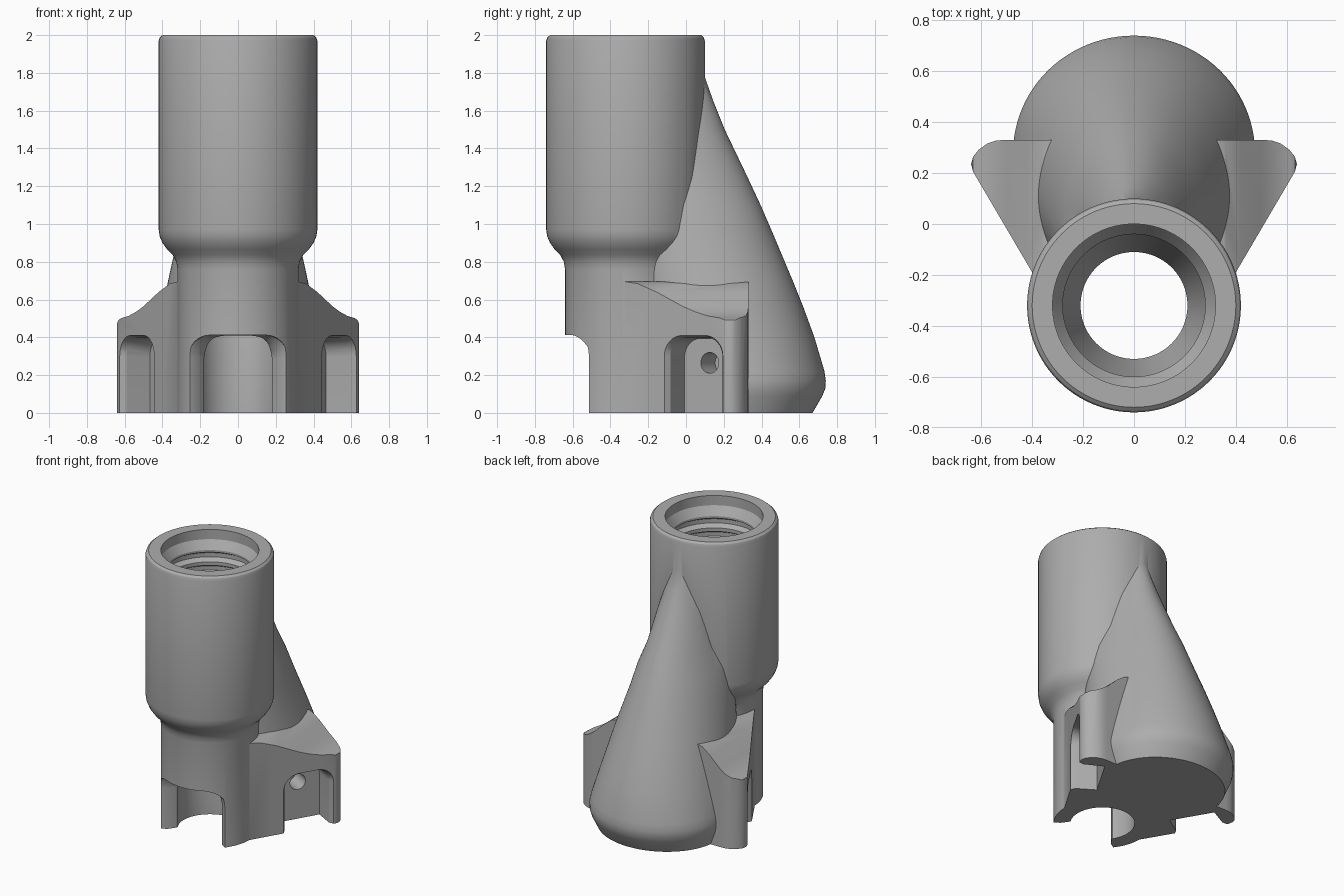
import bpy
import bmesh
from math import sin, cos, pi, radians
from mathutils import Vector

default = bpy.data.objects.get("Cube")
if default:
    bpy.data.objects.remove(default, do_unlink=True)

AXIS_Y = -0.32
SIDES = 96

grey = bpy.data.materials.new("plain grey")
grey.use_nodes = True
grey.diffuse_color = (0.42, 0.42, 0.42, 1)
grey.node_tree.nodes["Principled BSDF"].inputs["Base Color"].default_value = (0.42, 0.42, 0.42, 1)


def loft(name, rings):
    """Closed solid through rings of equal point count."""
    bm = bmesh.new()
    rows = [[bm.verts.new(p) for p in ring] for ring in rings]
    n = len(rows[0])
    for a, b in zip(rows, rows[1:]):
        for i in range(n):
            j = (i + 1) % n
            bm.faces.new((a[i], a[j], b[j], b[i]))
    bm.faces.new(rows[0])
    bm.faces.new(rows[-1])
    bmesh.ops.recalc_face_normals(bm, faces=bm.faces)
    mesh = bpy.data.meshes.new(name)
    bm.to_mesh(mesh)
    bm.free()
    mesh.materials.append(grey)
    obj = bpy.data.objects.new(name, mesh)
    bpy.context.scene.collection.objects.link(obj)
    return obj


def lathe(name, profile):
    angles = [2 * pi * i / SIDES for i in range(SIDES)]
    return loft(name, [[(r * cos(a), AXIS_Y + r * sin(a), z) for a in angles]
                       for r, z in profile])


def combine(target, tool, operation):
    mod = target.modifiers.new(operation, 'BOOLEAN')
    mod.operation = operation
    mod.solver = 'EXACT'
    mod.object = tool
    tool.hide_render = True
    bpy.context.view_layer.objects.active = target
    bpy.ops.object.modifier_apply(modifier=mod.name)
    bpy.data.objects.remove(tool, do_unlink=True)


def arch(name, centre, normal, steps):
    """Round-topped window cutter; steps are (depth, half width, top, corner)."""
    n = Vector(normal).normalized()
    t = Vector((-n.y, n.x, 0))
    rings = []
    for depth, half, top, corner in steps:
        pts = [(-half, -0.2), (half, -0.2)]
        for side, start in ((1, 0), (-1, pi / 2)):
            for k in range(9):
                a = start + k * pi / 16
                pts.append((side * (half - corner) + corner * cos(a),
                            top - corner + corner * sin(a)))
        rings.append([Vector(centre) + t * u + n * depth + Vector((0, 0, z))
                      for u, z in pts])
    return loft(name, rings)


# Socket tube with a narrower neck
body = lathe("socket_body", [
    (0.32, -0.12), (0.32, 0.76), (0.327, 0.80), (0.345, 0.835), (0.375, 0.865),
    (0.40, 0.90), (0.415, 0.935), (0.42, 0.97), (0.42, 1.97), (0.414, 1.988), (0.40, 2.0)])

# Tapered rear buttress: (z, centre y, back y, half width)
sections = [
    (-0.1, 0.28, 0.61, 0.38), (0.0, 0.28, 0.67, 0.43), (0.09, 0.28, 0.722, 0.464),
    (0.13, 0.28, 0.738, 0.474), (0.17, 0.28, 0.74, 0.475), (0.22, 0.265, 0.733, 0.467),
    (0.4, 0.2, 0.68, 0.43), (0.55, 0.15, 0.625, 0.40), (0.7, 0.1, 0.565, 0.37),
    (0.95, 0.0, 0.46, 0.315), (1.1, -0.05, 0.395, 0.287), (1.25, -0.1, 0.325, 0.24),
    (1.5, -0.1, 0.205, 0.19), (1.65, -0.1, 0.145, 0.14), (1.8, -0.1, 0.092, 0.09)]
rings = []
for z, mid, back, half in sections:
    ring = []
    for i in range(SIDES):
        a = 2 * pi * i / SIDES
        reach = back - mid if sin(a) >= 0 else mid - AXIS_Y
        ring.append((half * cos(a), mid + reach * sin(a), z))
    rings.append(ring)
combine(body, loft("rear_buttress", rings), 'UNION')

# Side wings: plan outline trimmed by a swooping top profile
plan = [(0, 0.33), (0, -0.36), (0.3, -0.36), (0.4, -0.19), (0.632, 0.205), (0.64, 0.235),
        (0.632, 0.265), (0.61, 0.292), (0.575, 0.317), (0.54, 0.328), (0.51, 0.33)]
swoop = [(0, -0.2), (0.7, -0.2), (0.7, 0.45), (0.64, 0.475), (0.633, 0.492), (0.615, 0.503),
         (0.58, 0.513), (0.54, 0.535), (0.5, 0.565), (0.42, 0.64), (0.36, 0.685),
         (0.32, 0.695), (0, 0.695)]
for side in (1, -1):
    wing = loft("wing", [[(side * x, y, z) for x, y in plan] for z in (-0.15, 1)])
    trim = loft("wing_trim", [[(side * x, y, z) for x, z in swoop] for y in (-0.6, 0.6)])
    combine(wing, trim, 'INTERSECT')
    combine(body, wing, 'UNION')

# Threaded bore with a funnel into the lower passage
bore = [(0.21, -0.3), (0.21, 0.82), (0.28, 0.97)]
for k in range(9):
    z = 1.0 + 0.095 * k
    bore += [(0.28, z), (0.28, z + 0.025), (0.315, z + 0.045), (0.315, z + 0.075)]
bore += [(0.28, 1.855), (0.28, 1.87), (0.30, 1.9), (0.32, 1.93), (0.32, 2.2)]
combine(body, lathe("bore", bore), 'DIFFERENCE')

# Front window, flared outward
combine(body, arch("front_window", (0, -0.64, 0), (0, -1, 0), [
    (0.1, 0.285, 0.415, 0.13), (-0.12, 0.265, 0.41, 0.12), (-0.15, 0.215, 0.40, 0.11),
    (-0.2, 0.18, 0.39, 0.10), (-0.32, 0.17, 0.39, 0.10)]), 'DIFFERENCE')

# Side windows, each with a small hole in its inner wall
for side in (1, -1):
    normal = Vector((side * 0.863, -0.505, 0)).normalized()
    centre = Vector((side * 0.535, 0.04, 0))
    combine(body, arch("side_window", centre, normal, [
        (0.2, 0.19, 0.41, 0.11), (0.0, 0.18, 0.41, 0.11), (-0.03, 0.16, 0.40, 0.10),
        (-0.17, 0.155, 0.395, 0.10)]), 'DIFFERENCE')
    across = Vector((-normal.y, normal.x, 0))
    hole = []
    for depth in (-0.1, -0.32):
        start = centre + normal * depth + Vector((0, 0, 0.265))
        hole.append([start + across * 0.055 * cos(i * pi / 16)
                     + Vector((0, 0, 0.055 * sin(i * pi / 16))) for i in range(32)])
    combine(body, loft("screw_hole", hole), 'DIFFERENCE')

# Flat foot
square = [(-2, -2), (2, -2), (2, 2), (-2, 2)]
combine(body, loft("foot_trim", [[(x, y, z) for x, y in square] for z in (-1, 0)]), 'DIFFERENCE')

bpy.ops.object.select_all(action='DESELECT')
body.select_set(True)
bpy.context.view_layer.objects.active = body
bpy.ops.object.shade_smooth_by_angle(angle=radians(30))
